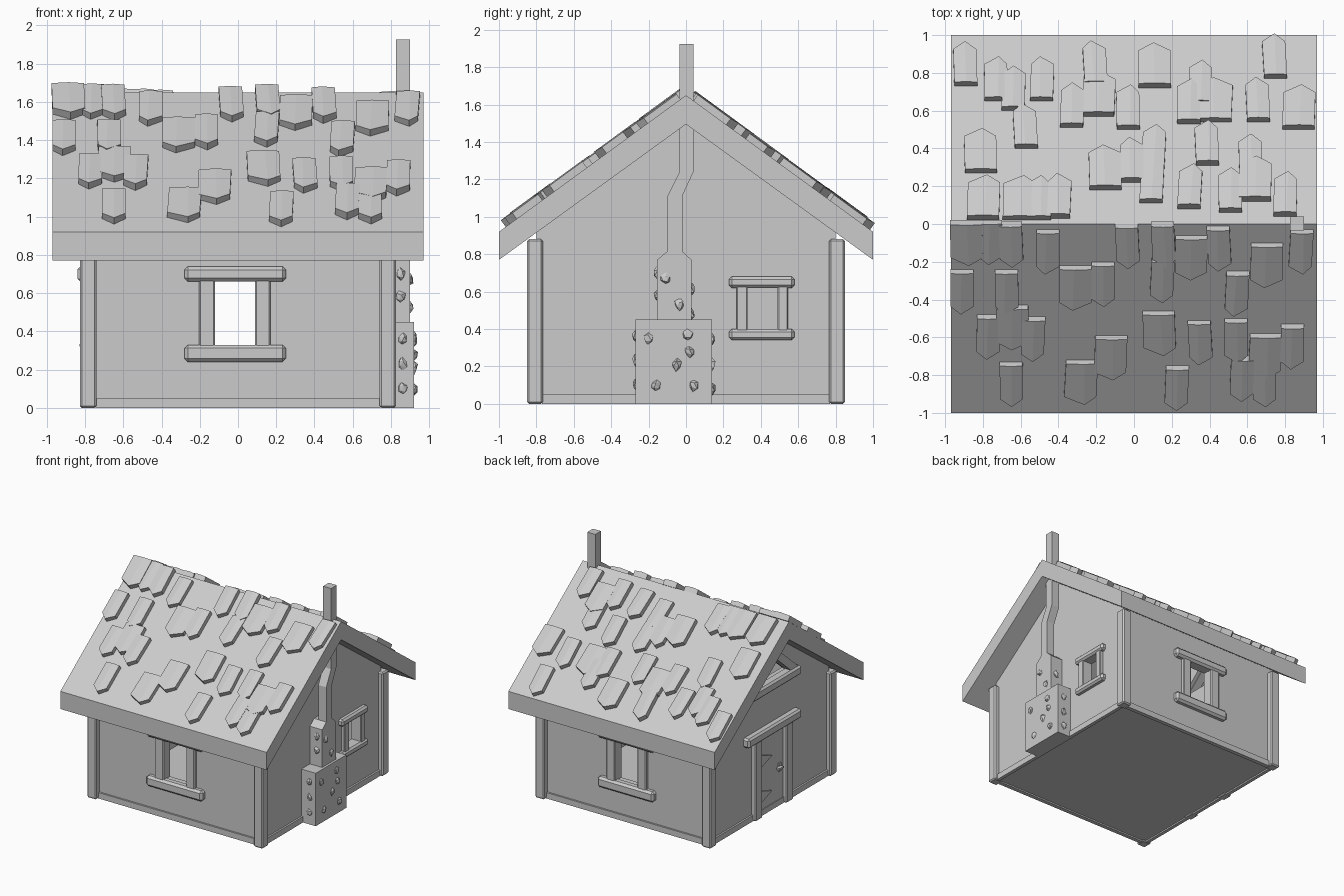
import bpy, bmesh, math, random
from mathutils import Vector, Matrix

if "Cube" in bpy.data.objects:
    bpy.data.objects.remove(bpy.data.objects["Cube"])

random.seed(4)
grey = bpy.data.materials.new("plain_grey")
grey.diffuse_color = (0.6, 0.6, 0.6, 1)
grey.use_nodes = True
grey.node_tree.nodes["Principled BSDF"].inputs["Base Color"].default_value = grey.diffuse_color


def finish(name, bm):
    bmesh.ops.recalc_face_normals(bm, faces=bm.faces)
    me = bpy.data.meshes.new(name)
    bm.to_mesh(me)
    bm.free()
    me.materials.append(grey)
    ob = bpy.data.objects.new(name, me)
    bpy.context.collection.objects.link(ob)
    return ob


def box(name, x, y, z, bevel=0.0):
    bm = bmesh.new()
    bmesh.ops.create_cube(bm, size=1)
    for v in bm.verts:
        v.co = Vector([(r[0] + r[1]) / 2 + c * abs(r[1] - r[0])
                       for r, c in zip((x, y, z), v.co)])
    if bevel:
        bmesh.ops.bevel(bm, geom=bm.edges[:], offset=bevel, segments=1, affect='EDGES')
    return finish(name, bm)


def prism(name, pts, x0, x1):
    """Extrude a (y, z) profile along x."""
    bm = bmesh.new()
    face = bm.faces.new([bm.verts.new((x0, y, z)) for y, z in pts])
    new = bmesh.ops.extrude_face_region(bm, geom=[face])["geom"]
    bmesh.ops.translate(bm, vec=(x1 - x0, 0, 0),
                        verts=[g for g in new if isinstance(g, bmesh.types.BMVert)])
    return finish(name, bm)


def cut(target, cutter):
    mod = target.modifiers.new("cut", 'BOOLEAN')
    mod.operation = 'DIFFERENCE'
    mod.solver = 'EXACT'
    mod.object = cutter
    bpy.context.view_layer.objects.active = target
    bpy.ops.object.modifier_apply(modifier=mod.name)
    bpy.data.objects.remove(cutter)


WX, WY = 0.785, 0.80             # outer wall faces
RIDGE, SLOPE = 1.65, 0.73        # roof top line
UNDER = 1.495                    # underside of the ridge

# hollow house body with window openings
top = lambda y, lift: UNDER + lift - SLOPE * abs(y)
body = prism("walls", [(-WY, 0.012), (WY, 0.012), (WY, top(WY, .03)), (0, UNDER + .03),
                       (-WY, top(WY, .03))], -WX, WX)
iy = WY - 0.06
cut(body, prism("room", [(-iy, 0.06), (iy, 0.06), (iy, top(iy, .1)), (0, UNDER + .1),
                         (-iy, top(iy, .1))], -WX + .06, WX - .06))
cut(body, box("front_back_hole", (-.12, .09), (-1, 1), (.325, .665)))
cut(body, box("right_hole", (.6, 1), (.33, .49), (.40, .62)))
cut(body, prism("gable_hole", [(-.25, 1.10), (.25, 1.10), (0, 1.32)], -1, -.6))

# roof: two slabs meeting at the ridge
prism("roof", [(-1, .92), (0, RIDGE), (1, .92), (1, .77), (0, UNDER), (-1, .77)], -.97, .97)

# corner posts
for sx in (-1, 1):
    for sy in (-1, 1):
        box("corner_post", sorted((sx * .74, sx * .825)), sorted((sy * .765, sy * .85)),
            (0, .88), .01)

# base trim boards
for s in (-1, 1):
    box("base_trim_long", (-.745, .745), sorted((s * .78, s * .815)), (0, .05))
    box("base_trim_side", sorted((s * .77, s * .80)), (-.77, .77), (0, .05))

# front and back window frames
for s in (-1, 1):
    bar = lambda d: sorted((s * (WY - .03), s * d))
    box("window_head", (-.28, .25), bar(.845), (.66, .74), .018)
    box("window_sill", (-.28, .25), bar(.845), (.24, .33), .018)
    box("window_jamb_left", (-.205, -.12), bar(.83), (.30, .69), .008)
    box("window_jamb_right", (.09, .17), bar(.83), (.30, .69), .008)

# right window frame
rx = (WX - .03, .825)
box("side_window_head", rx, (.23, .58), (.62, .68), .015)
box("side_window_sill", rx, (.23, .58), (.34, .40), .015)
box("side_window_jamb_left", (rx[0], .815), (.27, .33), (.38, .64), .006)
box("side_window_jamb_right", (rx[0], .815), (.49, .545), (.38, .64), .006)

# door on the left gable: panel, posts, lintel, hinges, handle
lx = (-.825, -WX + .03)
box("door_panel", (-.795, -.76), (-.17, .15), (.02, .67))
box("door_lintel", (-.84, lx[1]), (-.36, .35), (.66, .74), .015)
for y in (-.265, .15):
    box("door_post", lx, (y, y + .09), (0, .68), .008)
for z in (.17, .47):
    prism("door_hinge", [(.14, z - .05), (.14, z + .05), (.0, z)], -.81, -.79)
box("door_handle_plate", (-.805, -.79), (-.13, -.10), (.29, .36))
box("door_handle", (-.83, -.80), (-.13, -.07), (.32, .335))

# triangular gable window frame
box("gable_sill", (-.84, lx[1]), (-.36, .36), (1.03, 1.11), .015)
for s in (-1, 1):
    prism("gable_rafter", [(s * .34, 1.10), (s * .24, 1.10), (0, 1.31), (0, 1.395)], *lx)

# chimney: stone base, narrower middle, bent pipe
box("chimney_base", (.77, .92), (-.27, .14), (0, .45))
prism("chimney_middle", [(-.155, .44), (.03, .44), (.03, .77), (-.02, .815),
                         (-.10, .815), (-.155, .77)], .77, .90)
prism("chimney_pipe", [(-.10, .80), (-.02, .80), (-.02, 1.11), (.04, 1.24), (.04, 1.925),
                       (-.035, 1.925), (-.035, 1.24), (-.10, 1.11)], .825, .90)

# stones sticking out of the chimney
spots = [(.92, y, z) for y, z in ((-.20, .35), (.01, .37), (.02, .28), (-.05, .21),
                                  (.04, .10), (-.16, .10))]
spots += [(.90, -.11, .67), (.90, -.035, .53)]
spots += [(.86, -.27, z) for z in (.10, .23, .36)] + [(.86, .14, z) for z in (.08, .21, .35)]
spots += [(.85, -.155, z) for z in (.58, .70)] + [(.85, .03, z) for z in (.48, .61)]
bm = bmesh.new()
for p in spots:
    onface = p[0] > .89
    flat = Matrix.Diagonal((.6, .9, 1.1, 1) if onface else (.9, .6, 1.1, 1))
    made = bmesh.ops.create_icosphere(bm, subdivisions=1, radius=.03,
                                      matrix=Matrix.Translation(p) @ flat)
    for v in made["verts"]:
        v.co += Vector([random.uniform(-.005, .005) for _ in range(3)])
finish("chimney_stones", bm)

# shingles: (x centre, y of the ridge-side end)
front_narrow = [(-.76, .02), (-.655, .01), (-.455, -.03), (-.04, 0), (.15, .01), (.445, -.01),
                (.89, -.03), (-.91, -.24), (-.675, -.24), (-.165, -.2), (.155, -.18),
                (.55, -.25), (-.77, -.48), (-.53, -.49), (.345, -.51), (.54, -.5),
                (.84, -.53), (-.65, -.73), (.23, -.75), (.69, -.73), (.575, -.70)]
front_wide = [(-.89, .02), (.305, -.06), (.705, -.10), (-.31, -.22), (-.645, -.43),
              (.13, -.46), (-.12, -.59), (-.275, -.72), (.70, -.58)]
back_narrow = [(-.89, .73), (-.73, .65), (-.64, .60), (-.49, .65), (-.20, .73), (-.33, .51),
               (-.03, .5), (.75, .77), (.35, .63), (.29, .53), (.66, .54), (-.57, .40),
               (-.01, .22), (.10, .29), (.09, .11), (.39, .31), (.29, .08), (.51, .06),
               (.80, .04), (-.50, .02), (-.40, .03), (.62, .24)]
back_wide = [(-.19, .57), (.11, .72), (.43, .54), (.87, .50), (-.81, .27), (-.15, .18),
             (.64, .12), (-.80, .02), (-.61, .02)]


def shingles(name, side, groups):
    ang = math.atan(SLOPE)
    down = Vector((0, side * math.cos(ang), -math.sin(ang)))
    out = Vector((0, side * math.sin(ang), math.cos(ang)))
    bm = bmesh.new()
    for width, places in groups:
        for x, y in places:
            h, n, tip = width / 2, .265, random.uniform(-.15, .15) * width
            turn = random.uniform(-.05, .05)
            lift = random.uniform(.034, .042)
            origin = Vector((x, y, RIDGE - SLOPE * side * y))
            # pentagon outline with a raised centre line
            outline = [(-h, 0, 0), (tip * .5, 0, .006), (h, 0, 0), (h, n * .82, 0),
                       (tip, n, .006), (-h, n * .82, 0)]
            low, high = [], []
            for u, v, c in outline:
                p = origin + Vector((u + turn * v, 0, 0)) + down * v
                low.append(bm.verts.new(p - out * .004))
                high.append(bm.verts.new(p + out * (lift + c)))
            bm.faces.new(low)
            bm.faces.new([high[i] for i in (0, 1, 4, 5)])
            bm.faces.new([high[i] for i in (1, 2, 3, 4)])
            for i in range(6):
                j = (i + 1) % 6
                bm.faces.new((low[i], low[j], high[j], high[i]))
    finish(name, bm)


shingles("front_shingles", -1, ((.122, front_narrow), (.17, front_wide)))
shingles("back_shingles", 1, ((.122, back_narrow), (.17, back_wide)))
